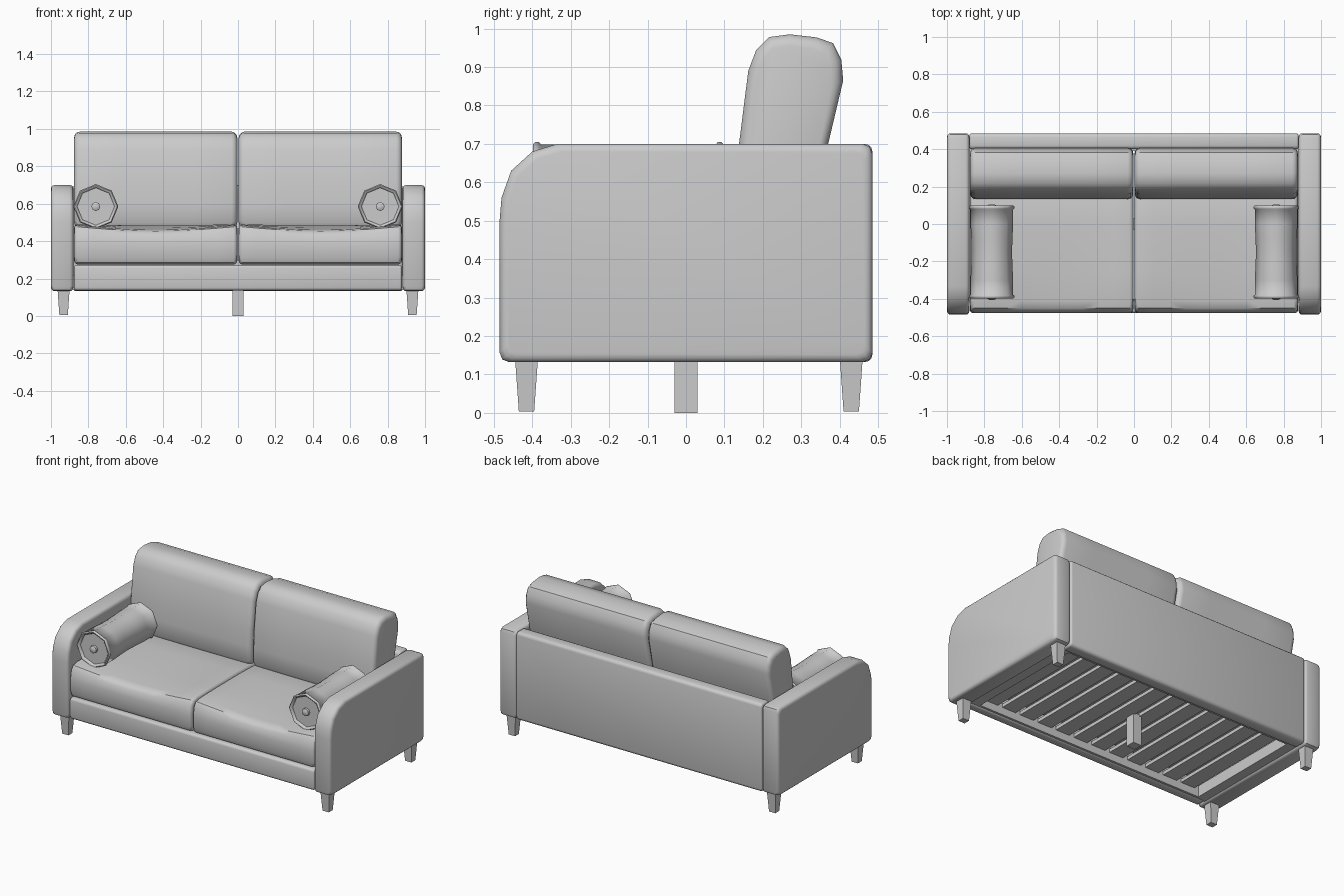
import bpy, bmesh, math

if "Cube" in bpy.data.objects:
    bpy.data.objects.remove(bpy.data.objects["Cube"])


def loft(name, rings, smooth=40):
    """Skin a list of equal-length closed rings and cap both ends."""
    bm = bmesh.new()
    loops = [[bm.verts.new(p) for p in ring] for ring in rings]
    n = len(loops[0])
    for a, b in zip(loops, loops[1:]):
        for i in range(n):
            j = (i + 1) % n
            bm.faces.new((a[i], a[j], b[j], b[i]))
    bm.faces.new(loops[0])
    bm.faces.new(loops[-1])
    bmesh.ops.recalc_face_normals(bm, faces=bm.faces)
    me = bpy.data.meshes.new(name)
    bm.to_mesh(me)
    bm.free()
    if smooth:
        me.polygons.foreach_set("use_smooth", [True] * len(me.polygons))
        me.set_sharp_from_angle(angle=math.radians(smooth))
    ob = bpy.data.objects.new(name, me)
    bpy.context.collection.objects.link(ob)
    return ob


def rounded_rect(y0, y1, z0, z1, r, n=3):
    pts = []
    for k, (cy, cz) in enumerate([(y1 - r, z1 - r), (y0 + r, z1 - r),
                                  (y0 + r, z0 + r), (y1 - r, z0 + r)]):
        for i in range(n + 1):
            a = math.pi / 2 * (k + i / n)
            pts.append((cy + r * math.cos(a), cz + r * math.sin(a)))
    return pts


def soft_block(name, profile, x0, x1, r, n=3, mids=0, shape=None):
    """Run a y-z profile along x with rounded ends of radius r."""
    ys, zs = [p[0] for p in profile], [p[1] for p in profile]
    cy, cz = (min(ys) + max(ys)) / 2, (min(zs) + max(zs)) / 2
    hy, hz = max(ys) - cy, max(zs) - cz
    s = 1 if x1 > x0 else -1
    ends = [(r * (1 - math.cos(math.pi / 2 * i / n)),
             r * (1 - math.sin(math.pi / 2 * i / n))) for i in range(n + 1)]
    stations = [(x0 + s * d, ins) for d, ins in ends]
    stations += [(x0 + s * r + (x1 - x0 - 2 * s * r) * (i + 1) / (mids + 1), 0)
                 for i in range(mids)]
    stations += [(x1 - s * d, ins) for d, ins in reversed(ends)]
    rings = []
    for x, ins in stations:
        t = (x - x0) / (x1 - x0)
        ring = [(x, cy + (y - cy) * (1 - ins / hy), cz + (z - cz) * (1 - ins / hz))
                for y, z in profile]
        rings.append([shape(p, t) for p in ring] if shape else ring)
    return loft(name, rings)


def box(name, x0, x1, y0, y1, z0, z1, taper=0.0):
    """Box whose bottom is inset by taper."""
    def ring(z, t):
        return [(x0 + t, y0 + t, z), (x1 - t, y0 + t, z),
                (x1 - t, y1 - t, z), (x0 + t, y1 - t, z)]
    return loft(name, [ring(z0, taper), ring(z1, 0)], 0)


def lathe_y(name, cx, cz, outline, sides=8):
    return loft(name, [[(cx + r * math.cos(2 * math.pi * i / sides), y,
                         cz + r * math.sin(2 * math.pi * i / sides))
                        for i in range(sides)] for y, r in outline], 50)


def sag(p, t):
    """Dip the upper front edge of a seat cushion in the middle."""
    x, y, z = p
    if z > 0.40:
        front = min(1, max(0, (0.1 - y) / 0.5))
        z -= 0.028 * math.sin(math.pi * t) * front * (z - 0.40) / 0.09
    return (x, y, z)


# side profiles
arm_profile = [(-.46, .132), (-.478, .139), (-.485, .157), (-.485, .50), (-.48, .56),
               (-.455, .63), (-.40, .68), (-.335, .70), (.46, .70), (.478, .693),
               (.485, .675), (.485, .157), (.478, .139), (.46, .132)]
back_cushion_profile = [(.15, .47), (.132, .50), (.133, .60), (.138, .70), (.162, .89),
                        (.183, .945), (.217, .978), (.27, .985), (.34, .977),
                        (.383, .962), (.404, .92), (.409, .865), (.37, .70),
                        (.33, .52), (.30, .47)]
seat_profile = [(.34, .48), (.0, .49), (-.25, .49), (-.41, .487), (-.45, .478),
                (-.468, .45), (-.477, .39), (-.475, .31), (-.465, .285),
                (-.44, .275), (.36, .275), (.37, .29), (.37, .46)]
half_bolster = [(-.383, .10), (-.395, .106), (-.398, .114), (-.392, .12), (-.383, .12),
                (-.378, .114), (-.30, .114), (-.22, .110)]
bolster_outline = half_bolster + [(-.15, .108)] + [(-.30 - y, r) for y, r in reversed(half_bolster)]

# parts repeated on both sides
for s, side in ((-1, "left"), (1, "right")):
    soft_block(side + "_arm", arm_profile, s * .88, s * 1.0, .02)
    soft_block(side + "_seat_cushion", seat_profile, s * .004, s * .876, .02, mids=9, shape=sag)
    soft_block(side + "_back_cushion", back_cushion_profile, s * .004, s * .876, .03, mids=3)
    lathe_y(side + "_bolster", s * .76, .585, bolster_outline)
    for yb, d, end in ((-.383, -1, "front"), (.083, 1, "back")):
        lathe_y(f"{side}_bolster_{end}_button", s * .76, .585,
                [(yb, .024), (yb + d * .016, .024), (yb + d * .022, .014)])
    for y0, end in ((-.445, "front"), (.40, "back")):
        xa, xb = sorted((s * .90, s * .965))
        box(f"{side}_{end}_leg", xa, xb, y0, y0 + .06, .004, .145, .01)
    xa, xb = sorted((s * .82, s * .885))
    box(side + "_frame_rail", xa, xb, -.42, .42, .142, .215)

# back panel and front rail
soft_block("back_panel", rounded_rect(.40, .485, .132, .70, .02), -.88, .88, .012)
soft_block("front_rail", rounded_rect(-.475, -.41, .136, .272, .016), -.876, .876, .012)

# under-frame: inner rails, slats and centre leg
box("front_frame_rail", -.82, .82, -.425, -.40, .142, .215)
box("back_frame_rail", -.82, .82, .39, .415, .142, .215)
slats = 12
for i in range(slats):
    x = -.74 + 1.48 * i / (slats - 1)
    box(f"slat_{i + 1}", x - .05, x + .05, -.405, .395, .19, .212)
box("centre_leg", -.03, .03, -.03, .03, 0, .20)
